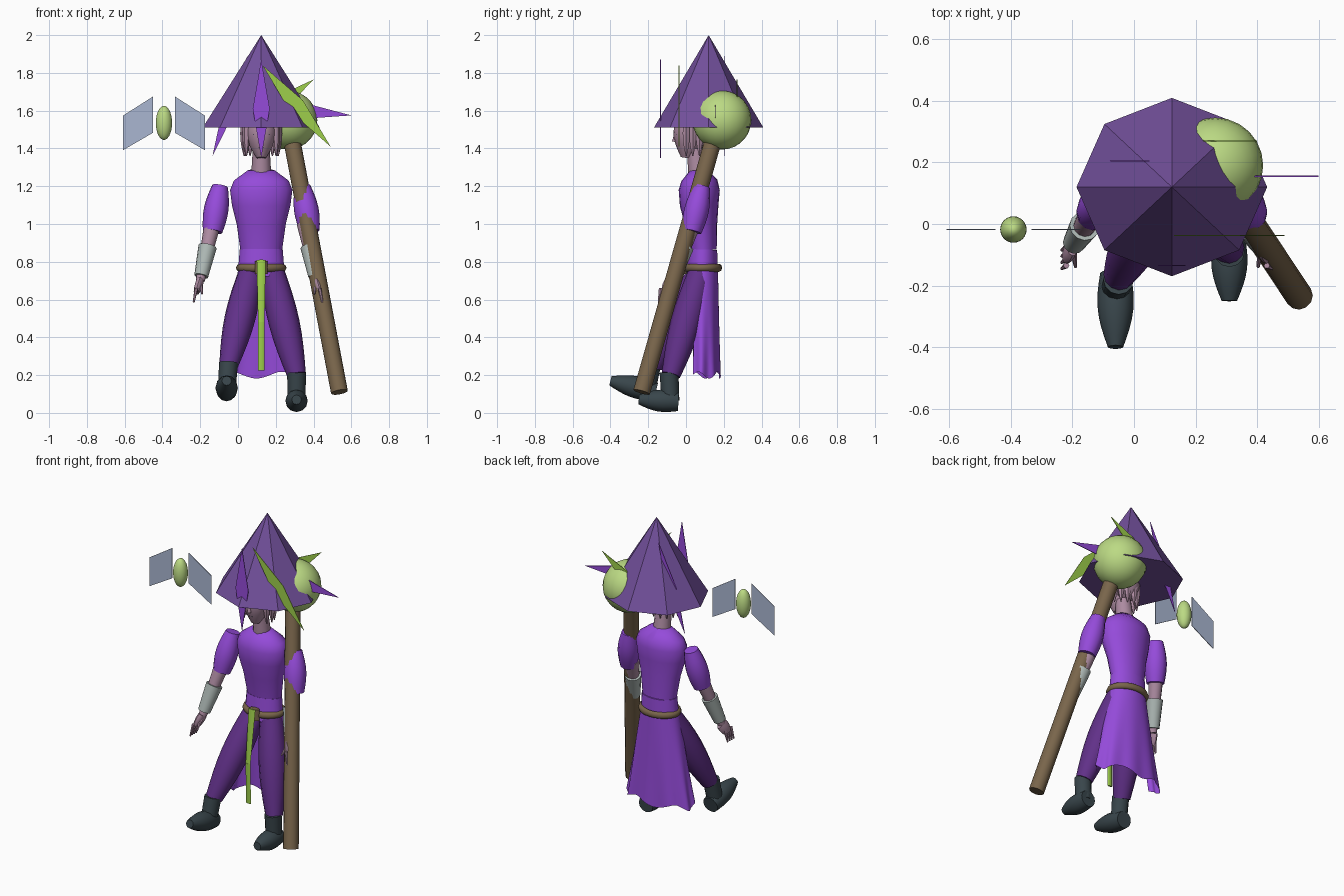
import bpy, bmesh, math
from mathutils import Vector

if "Cube" in bpy.data.objects:
    bpy.data.objects.remove(bpy.data.objects["Cube"])


def material(name, red, green, blue):
    mat = bpy.data.materials.new(name)
    mat.use_nodes = True
    mat.diffuse_color = (red, green, blue, 1)
    mat.node_tree.nodes["Principled BSDF"].inputs["Base Color"].default_value = mat.diffuse_color
    return mat


PURPLE = material("robe purple", .3, .07, .7)
DARK = material("trouser purple", .12, .03, .25)
HAT = material("hat purple", .17, .08, .33)
ORB = material("pale green", .5, .7, .23)
LIME = material("lime green", .34, .62, .07)
BROWN = material("wood brown", .19, .13, .07)
SKIN = material("mauve skin", .42, .26, .36)
GREY = material("bracer grey", .42, .48, .46)
BOOT = material("boot slate", .04, .06, .07)
WING = material("wing blue", .4, .47, .64)
MID = .123  # body centre line


def finish(ob, name, mat, smooth=True):
    ob.name = name
    ob.data.materials.append(mat)
    bpy.ops.object.select_all(action='DESELECT')
    ob.select_set(True)
    bpy.context.view_layer.objects.active = ob
    if smooth:
        bpy.ops.object.shade_smooth_by_angle(angle=math.radians(50))


def from_bmesh(bm, name, mat, smooth=True):
    bmesh.ops.recalc_face_normals(bm, faces=bm.faces)
    mesh = bpy.data.meshes.new(name)
    bm.to_mesh(mesh)
    bm.free()
    ob = bpy.data.objects.new(name, mesh)
    bpy.context.collection.objects.link(ob)
    finish(ob, name, mat, smooth)
    return ob


def bridge(bm, rows, closed):
    for low, high in zip(rows, rows[1:]):
        for k in range(0 if closed else 1, len(low)):
            bm.faces.new((low[k - 1], low[k], high[k], high[k - 1]))


def loft(name, mat, rings, sides=12):
    """Skin elliptical rings, each given as (centre, half width, half depth)."""
    bm = bmesh.new()
    rows = []
    last = len(rings) - 1
    for i, (centre, width, depth) in enumerate(rings):
        along = (rings[min(i + 1, last)][0] - rings[max(i - 1, 0)][0]).normalized()
        across = (Vector((1, 0, 0)) - along * along.x).normalized()
        other = along.cross(across)
        turns = [math.tau * k / sides for k in range(sides)]
        rows.append([bm.verts.new(centre + across * width * math.cos(a)
                                  + other * depth * math.sin(a)) for a in turns])
    bridge(bm, rows, closed=True)
    bm.faces.new(rows[0])
    bm.faces.new(rows[-1])
    from_bmesh(bm, name, mat)


def limb(name, mat, start, end, r_start, r_end, bulge=0, flat=1, sides=12):
    """Tapered tube that swells by bulge halfway; flat is depth over width."""
    start, end = Vector(start), Vector(end)
    rings = []
    for t in (i / 8 for i in range(9)):
        r = r_start + (r_end - r_start) * t + bulge * math.sin(math.pi * t)
        rings.append((start.lerp(end, t), r, r * flat))
    loft(name, mat, rings, sides)


def plate(name, mat, y, outline):
    """Thin upright sheet facing the front."""
    bm = bmesh.new()
    bm.faces.new([bm.verts.new((x, y, z)) for x, z in outline])
    mod = from_bmesh(bm, name, mat, False).modifiers.new("thickness", 'SOLIDIFY')
    mod.thickness, mod.offset = .004, 0


def shard(name, mat, y, tip, tail, width):
    tip, tail = Vector(tip), Vector(tail)
    out = (tip - tail).orthogonal().normalized() * width
    centre = (tip + tail) / 2
    plate(name, mat, y, [tip, centre + out, tail, centre - out])


def ball(name, mat, centre, size):
    bpy.ops.mesh.primitive_uv_sphere_add(segments=24, ring_count=14, radius=1, location=centre)
    bpy.context.object.scale = size
    finish(bpy.context.object, name, mat)


# Hat
bpy.ops.mesh.primitive_cone_add(vertices=8, radius1=.31, depth=.49, location=(MID, .12, 1.755))
bpy.context.object.scale.y = .935
finish(bpy.context.object, "hat", HAT, False)

# Torso: height, half width and centre depth of each ring
torso = [(.86, .11, .09), (1, .13, .08), (1.1, .155, .07), (1.18, .165, .07),
         (1.23, .145, .07), (1.285, .07, .065)]
loft("torso", PURPLE, [(Vector((MID, y, z)), w, w * .66) for z, w, y in torso], sides=20)
limb("hips", PURPLE, (MID, .085, .72), (MID, .09, .865), .125, .114, flat=.66, sides=20)

# Belt, knot and hanging sash
bpy.ops.mesh.primitive_torus_add(major_segments=28, minor_segments=8, major_radius=.113,
                                 minor_radius=.021, location=(MID, .087, .768))
bpy.context.object.scale.y = .78
finish(bpy.context.object, "belt", BROWN)
limb("belt_knot", BROWN, (MID, -.01, .735), (MID, -.01, .805), .034, .034, flat=.5)
knee = (MID, -.075, .48)
limb("sash_top", LIME, (MID, -.035, .81), knee, .024, .017, flat=.3, sides=8)
limb("sash_end", LIME, knee, (MID, -.07, .225), .017, .017, flat=.3, sides=8)

# Pleated coat skirt, open at the front
bm = bmesh.new()
rows = []
for t in (j / 8 for j in range(9)):
    row = []
    for i in range(61):
        a = math.radians(-28 + 236 * i / 60)
        ripple = 1 + .045 * t * t * math.cos(9 * a)
        row.append(bm.verts.new((MID + (.12 + .105 * t) * ripple * math.cos(a),
                                 .083 + (.086 + .012 * t) * ripple * math.sin(a),
                                 .77 - .57 * t + .018 * t * t * math.cos(5 * a + 1))))
    rows.append(row)
bridge(bm, rows, closed=False)
from_bmesh(bm, "skirt", PURPLE)

# Legs and boots, in mid stride
for label, hip, ankle, heel, toe in (
        ("right", (.07, .08, .75), (-.05, -.17, .25), (-.06, -.16, .11), (-.06, -.4, .17)),
        ("left", (.18, .08, .75), (.31, -.08, .2), (.31, -.04, .06), (.31, -.25, .07))):
    limb(label + "_trouser_leg", DARK, hip, ankle, .065, .05, bulge=.024)
    limb(label + "_boot_foot", BOOT, heel, toe, .05, .025, bulge=.02)
    top = Vector(ankle) + Vector((0, -.01, .015))
    limb(label + "_boot_shaft", BOOT, top, Vector(heel).lerp(toe, .2), .05, .047)

# Arms: the left one is mirrored, its forearm bent in toward the staff
for label, turn, bend in (("right", 1, 1), ("left", -1, -.9)):
    def place(x, y, z, k=bend):
        return Vector((MID + k * (x - MID), y, z))

    limb(label + "_sleeve", PURPLE, place(-.095, .085, 1.2, turn), place(-.135, .03, .96, turn),
         .042, .052, bulge=.018)
    elbow, wrist, knuckles = place(-.135, .035, 1), place(-.2, -.07, .7), place(-.22, -.105, .64)
    limb(label + "_forearm", SKIN, elbow, wrist, .044, .024)
    limb(label + "_bracer", GREY, elbow.lerp(wrist, .4), elbow.lerp(wrist, .92), .049, .037)
    limb(label + "_palm", SKIN, wrist, knuckles, .02, .015, bulge=.003, flat=1.9)
    for finger in range(4):
        base = knuckles + Vector((0, .03 - .02 * finger, .02))
        limb(f"{label}_finger_{finger + 1}", SKIN, base, base + Vector((-.015 * turn, -.01, -.075)),
             .01, .005, sides=6)
    limb(label + "_thumb", SKIN, wrist, wrist + Vector((.01 * turn, -.07, -.07)), .014, .005, sides=6)

# Head, neck and face
limb("neck", SKIN, (MID, .065, 1.26), (MID, .05, 1.4), .053, .045)
limb("head", SKIN, (MID, 0, 1.35), (MID, .04, 1.6), .025, .05, bulge=.042, flat=1.1, sides=16)
limb("nose", SKIN, (MID, -.05, 1.5), (MID, -.062, 1.435), .006, .012, sides=8)
ball("mouth", BOOT, (MID, -.04, 1.405), (.022, .009, .004))

# Hair: a back mass with pointed locks running round to the temples
ball("hair_back", SKIN, (MID, .07, 1.5), (.085, .075, .1))
for side in (-1, 1):
    ball("eye", BOOT, (MID + side * .03, -.047, 1.475), (.015, .007, .007))
    for lock in range(5):
        a = math.radians(75 - 26 * lock)
        root = Vector((MID + side * .09 * math.cos(a), .04 + .08 * math.sin(a), 1.52))
        limb("hair_lock", SKIN, root, root - Vector((0, 0, .16)), .02, .003, bulge=.008, sides=6)

# Staff with its orb
limb("staff", BROWN, (.537, -.235, .11), (.265, .175, 1.55), .045, .045)
ball("staff_orb", ORB, (.264, .19, 1.55), [.156] * 3)

# Flat shards around hat and orb
shard("front_shard", PURPLE, -.135, (MID, 1.87), (MID, 1.35), .045)
shard("back_shard", PURPLE, .205, (.05, 1.89), (-.135, 1.36), .035)
shard("side_shard", PURPLE, .155, (.6, 1.575), (.12, 1.62), .04)
shard("large_lime_shard", LIME, -.037, (.13, 1.84), (.49, 1.41), .045)
shard("small_lime_shard", LIME, .27, (.4, 1.765), (.1, 1.55), .035)

# Floating winged charm
charm = -.392
ball("charm_core", ORB, (charm, -.018, 1.535), (.043, .043, .09))
for side in (-1, 1):
    inner, outer = charm + side * .058, charm + side * .218
    plate("charm_wing", WING, -.018, [(inner, 1.675), (outer, 1.573), (outer, 1.39), (inner, 1.483)])
